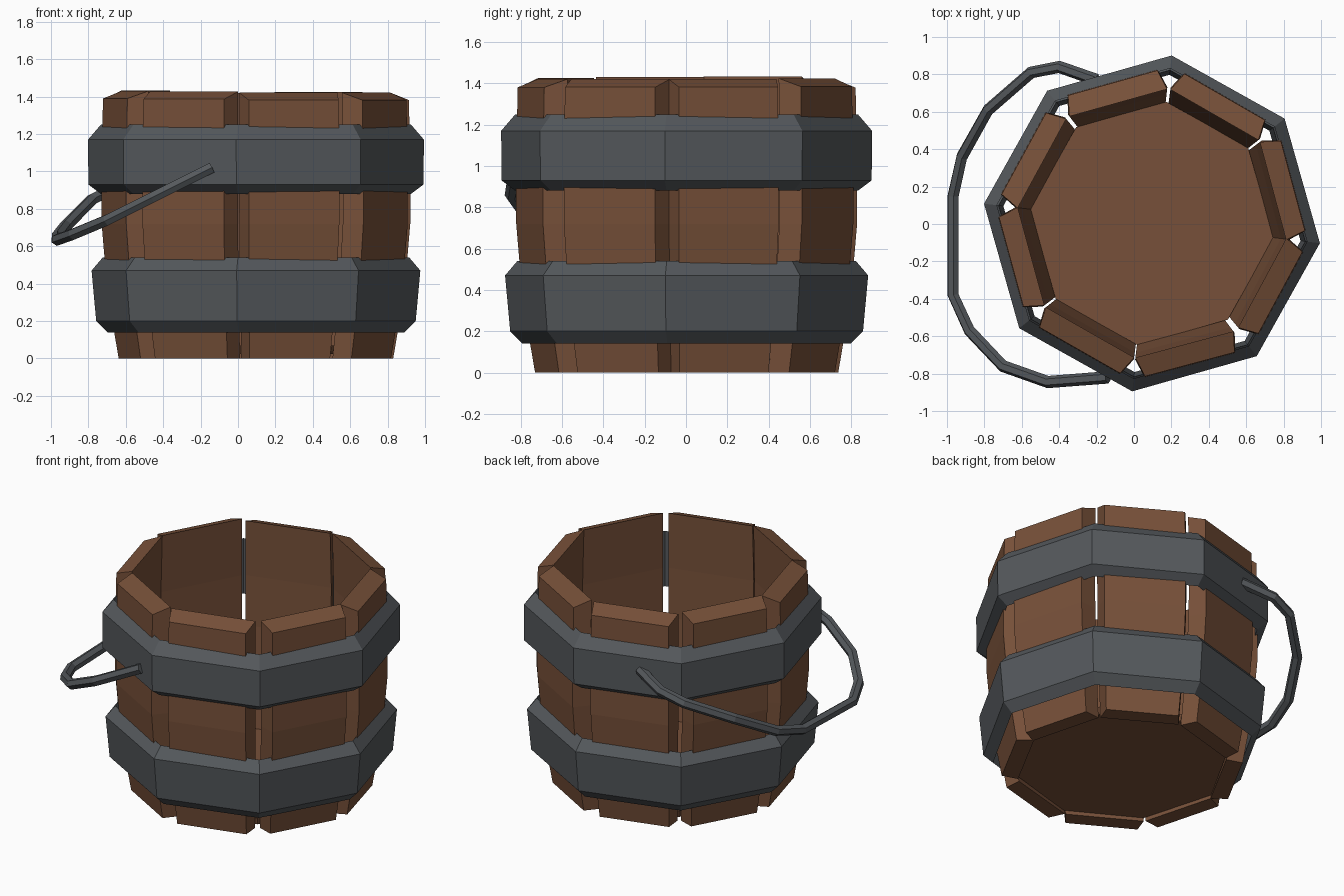
import bpy, bmesh, math, random
from mathutils import Vector, Matrix

if "Cube" in bpy.data.objects:
    bpy.data.objects.remove(bpy.data.objects["Cube"])

random.seed(4)
CX, CY = 0.096, 0.003          # bucket axis
CORNER = math.radians(-6.7)    # direction of the first octagon corner
STEP = math.radians(45)


def material(name, rgb):
    m = bpy.data.materials.new(name)
    m.diffuse_color = (*rgb, 1)
    m.use_nodes = True
    m.node_tree.nodes["Principled BSDF"].inputs["Base Color"].default_value = m.diffuse_color
    return m


wood = material("brown_wood", (0.185, 0.081, 0.041))
iron = material("dark_iron", (0.090, 0.099, 0.108))


def skin_rings(name, rings, mat, close_loop=False, matrix=None):
    """Join rings of points with quads; cap the ends or close into a torus."""
    bm = bmesh.new()
    loops = [[bm.verts.new(p) for p in ring] for ring in rings]
    n = len(loops[0])
    pairs = list(zip(loops, loops[1:]))
    if close_loop:
        pairs.append((loops[-1], loops[0]))
    else:
        bm.faces.new(loops[0])
        bm.faces.new(loops[-1])
    for a, b in pairs:
        for i in range(n):
            j = (i + 1) % n
            bm.faces.new((a[i], a[j], b[j], b[i]))
    if matrix:
        bm.transform(matrix)
    bmesh.ops.recalc_face_normals(bm, faces=bm.faces)
    me = bpy.data.meshes.new(name)
    bm.to_mesh(me)
    bm.free()
    me.materials.append(mat)
    ob = bpy.data.objects.new(name, me)
    bpy.context.collection.objects.link(ob)
    return ob


def octagon(r, z):
    return [(CX + r * math.cos(CORNER + k * STEP),
             CY + r * math.sin(CORNER + k * STEP), z) for k in range(8)]


# Eight bowed staves: wide inside, narrower outside, top sloping outwards
# level: height, inner distance, outer distance
LEVELS = [(0, 0.595, 0.70), (0.35, 0.645, 0.757), (0.72, 0.675, 0.787),
          (1.05, 0.68, 0.787), (1.425, 0.67, 0.78)]
for k in range(8):
    lift = random.uniform(-0.007, 0.009)
    rings = []
    for z, n_in, n_out in LEVELS:
        last = z > 1.4
        z_in = z + lift if last else z
        z_out = z_in - 0.04 if last else z
        a, b = 0.405 * n_in, 0.318 * n_out
        rings.append([(n_in, -a, z_in), (n_out, -b, z_out),
                      (n_out, b, z_out), (n_in, a, z_in)])
    turn = CORNER + (k + 0.5) * STEP + math.radians(random.uniform(-1, 1))
    skin_rings(f"stave_{k + 1}", rings, wood,
               matrix=Matrix.Translation((CX, CY, 0)) @ Matrix.Rotation(turn, 4, 'Z'))

# Bottom board
skin_rings("bottom_board", [octagon(0.645, 0.025), octagon(0.655, 0.07)], wood)

# Two bevelled iron hoops
HOOPS = {
    "upper_hoop": [(0.835, 0.88), (0.902, 0.93), (0.904, 1.17), (0.835, 1.25)],
    "lower_hoop": [(0.80, 0.14), (0.86, 0.20), (0.885, 0.47), (0.825, 0.54)],
}
for name, profile in HOOPS.items():
    skin_rings(name, [octagon(r, z) for r, z in profile], iron, close_loop=True)

# Hanging handle: six-sided bar swept along a tilted arc
PATH = [(-0.20, 0.77, 1.08), (-0.40, 0.84, 1.02), (-0.55, 0.81, 0.97),
        (-0.78, 0.61, 0.85), (-0.92, 0.36, 0.71), (-0.967, 0.15, 0.65),
        (-0.967, -0.38, 0.635), (-0.88, -0.57, 0.665), (-0.70, -0.76, 0.74),
        (-0.46, -0.845, 0.86), (-0.14, -0.82, 1.02)]
pts = [Vector(p) for p in PATH]
plane = Vector((-0.5, 0.0, 1.0)).normalized()
rings = []
for i, p in enumerate(pts):
    t = (pts[min(i + 1, len(pts) - 1)] - pts[max(i - 1, 0)]).normalized()
    side = t.cross(plane).normalized()
    up = side.cross(t).normalized()
    rings.append([p + 0.033 * (math.cos(a) * side + math.sin(a) * up)
                  for a in (math.radians(60 * s) for s in range(6))])
skin_rings("handle", rings, iron)
